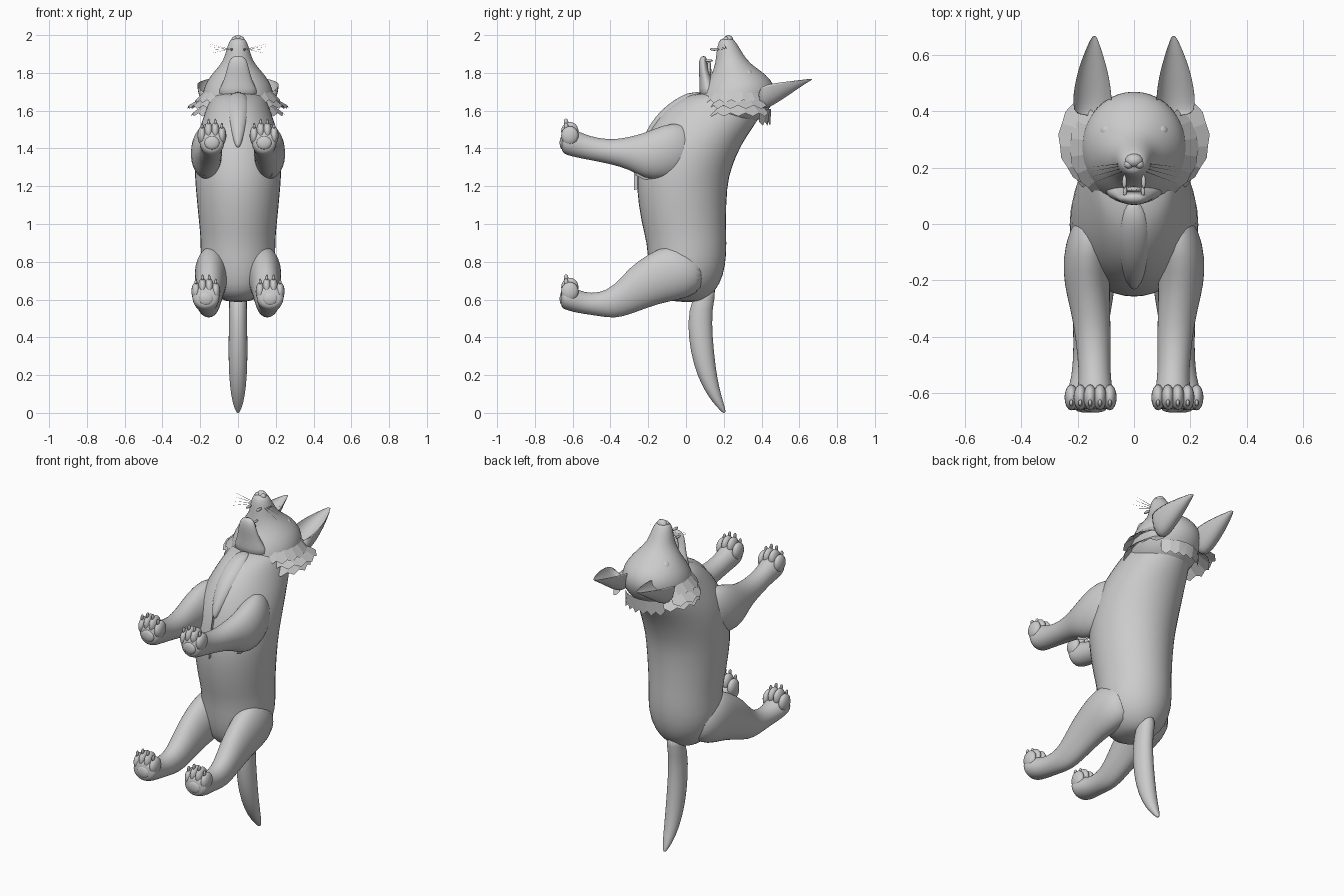
import bpy, bmesh, math
from mathutils import Matrix, Vector

SIDES = 20


def finish(name, bm, mirror=False, subsurf=0):
    bmesh.ops.recalc_face_normals(bm, faces=bm.faces)
    me = bpy.data.meshes.new(name)
    bm.to_mesh(me)
    bm.free()
    for p in me.polygons:
        p.use_smooth = True
    ob = bpy.data.objects.new(name, me)
    bpy.context.collection.objects.link(ob)
    if mirror:
        ob.modifiers.new("Mirror", 'MIRROR')
    if subsurf:
        s = ob.modifiers.new("Smooth", 'SUBSURF')
        s.levels = s.render_levels = subsurf
    return ob


def skin(name, rings, mirror=False):
    bm = bmesh.new()
    loops = [[bm.verts.new(p) for p in r] for r in rings]
    for a, b in zip(loops, loops[1:]):
        for i in range(SIDES):
            j = (i + 1) % SIDES
            bm.faces.new((a[i], a[j], b[j], b[i]))
    bm.faces.new(loops[0])
    bm.faces.new(loops[-1])
    return finish(name, bm, mirror, 1)


ANGLES = [2 * math.pi * i / SIDES for i in range(SIDES)]
GROW = 1.016


def loft_z(name, secs):
    """Sections (z, y_front, y_back, half_width), symmetric about x = 0."""
    return skin(name, [[(GROW * rx * math.cos(a),
                         (y0 + y1) / 2 + GROW * (y1 - y0) / 2 * math.sin(a), z)
                        for a in ANGLES] for z, y0, y1, rx in secs])


def loft_y(name, secs, cup=None):
    """Sections (y, x, z, rx, rz), mirrored; cup hollows the +z side."""
    rings = []
    for y, x, z, rx, rz in secs:
        ring = []
        for a in ANGLES:
            s = math.sin(a)
            if cup and s > 0:
                s *= -cup
            ring.append((x + GROW * rx * math.cos(a), y, z + GROW * rz * s))
        rings.append(ring)
    return skin(name, rings, True)


def blobs(name, items, mirror=False):
    """Ellipsoids given as (centre, radii)."""
    bm = bmesh.new()
    for c, r in items:
        bmesh.ops.create_uvsphere(bm, u_segments=16, v_segments=10, radius=1,
                                  matrix=Matrix.Translation(c) @ Matrix.Diagonal((*r, 1)))
    return finish(name, bm, mirror)


def cards(name, polys, mirror=True):
    bm = bmesh.new()
    for p in polys:
        bm.faces.new([bm.verts.new(v) for v in p])
    return finish(name, bm, mirror)


# Torso and neck
loft_z("torso", [
    (.585, -.07, .08, .06), (.62, -.15, .13, .12), (.68, -.18, .18, .17),
    (.78, -.20, .21, .20), (.90, -.205, .215, .195), (1.0, -.235, .21, .205),
    (1.2, -.265, .215, .225), (1.3, -.25, .24, .23), (1.42, -.225, .29, .225),
    (1.52, -.18, .36, .20), (1.6, -.12, .41, .17), (1.66, -.04, .43, .15),
    (1.70, .05, .40, .12)])

# Tail
loft_z("tail", [
    (.68, .07, .17, .05), (.55, .01, .135, .045), (.40, .012, .14, .05),
    (.25, .04, .155, .05), (.13, .09, .175, .042), (.05, .145, .20, .028),
    (.01, .185, .21, .012), (0, .195, .208, .005)])

# Head with tapering muzzle
loft_z("head", [
    (1.52, .10, .34, .10), (1.56, .04, .40, .155), (1.62, .06, .45, .185),
    (1.68, .07, .475, .19), (1.74, .10, .465, .175), (1.79, .135, .425, .14),
    (1.83, .15, .365, .105), (1.87, .158, .32, .075), (1.92, .163, .29, .062),
    (1.965, .172, .262, .048), (1.985, .19, .245, .03)])
loft_z("lower_jaw", [
    (1.66, .07, .20, .12), (1.72, .07, .165, .095), (1.77, .072, .135, .07),
    (1.83, .066, .115, .056), (1.87, .07, .11, .045), (1.89, .082, .105, .025)])
blobs("tongue", [((0, .122, 1.81), (.036, .012, .06))])
blobs("nose", [((0, .225, 1.972), (.032, .025, .028)),
               ((.018, .212, 1.975), (.017, .016, .017)),
               ((-.018, .212, 1.975), (.017, .016, .017))])
blobs("eyes", [((.092, .33, 1.787), (.03, .026, .03))], True)
blobs("teeth", [((.034, .15, 1.925), (.008, .024, .008)),
                ((.032, .12, 1.865), (.007, .022, .007))], True)

# Cupped ears
loft_y("ears", [
    (.38, .145, 1.73, .065, .12), (.43, .148, 1.75, .07, .14),
    (.49, .147, 1.757, .064, .11), (.55, .146, 1.762, .051, .075),
    (.61, .144, 1.766, .031, .038), (.65, .142, 1.769, .015, .015),
    (.668, .14, 1.77, .006, .006)], cup=-.0 or .55)

# Legs
loft_y("front_legs", [
    (.06, .13, 1.40, .05, .08), (-.02, .15, 1.40, .08, .14),
    (-.12, .168, 1.38, .085, .145), (-.22, .167, 1.36, .08, .12),
    (-.30, .155, 1.375, .07, .085), (-.40, .145, 1.38, .062, .062),
    (-.52, .14, 1.403, .055, .062), (-.58, .138, 1.425, .06, .072),
    (-.63, .138, 1.435, .068, .07), (-.662, .138, 1.435, .058, .055)])
loft_y("hind_legs", [
    (.10, .11, .74, .07, .08), (0, .13, .74, .095, .135),
    (-.10, .14, .74, .09, .15), (-.20, .145, .70, .08, .14),
    (-.30, .15, .645, .07, .125), (-.38, .155, .585, .06, .085),
    (-.46, .16, .573, .055, .06), (-.54, .165, .58, .055, .056),
    (-.60, .17, .60, .068, .065), (-.64, .17, .612, .073, .064),
    (-.664, .17, .61, .062, .052)])

# Toes, claws and pads
for name, x, z in (("front", .138, 1.49), ("hind", .17, .665)):
    toes, claws = [], []
    for k, dz in ((-1.5, -.022), (-.5, 0), (.5, 0), (1.5, -.022)):
        tx = x + k * .035
        toes.append(((tx, -.615, z + dz), (.024, .046, .05)))
        claws.append(((tx, -.635, z + dz + .05), (.007, .012, .018)))
    blobs(name + "_toes", toes, True)
    blobs(name + "_claws", claws, True)
    blobs(name + "_pads", [((x, -.655, z - .06), (.04, .014, .035))], True)


# Fur ruff: sawtooth skirts flaring from the head
def skirt(name, z_root, drop, flare, a0, a1, peak, n, scale=1.0):
    polys = []

    def pt(a, f, z):
        t = math.radians(a)
        return (.185 * scale * f * math.cos(t), .27 + .195 * f * math.sin(t), z)
    step = (a1 - a0) / n
    for i in range(n):
        a, b = a0 + i * step, a0 + (i + 1) * step
        m = (a + b) / 2

        def out(q):
            return 1 + flare * max(0.1, math.cos(math.radians((q - peak) * 1.3)))
        polys.append([pt(a, .93, z_root), pt(b, .93, z_root),
                      pt(b, out(b), z_root - drop * .75),
                      pt(m, out(m) + .03, z_root - drop),
                      pt(a, out(a), z_root - drop * .75)])
    return cards(name, polys)


skirt("cheek_ruff_front", 1.71, .07, .22, -55, 40, 0, 6)
skirt("cheek_ruff_middle", 1.68, .07, .45, -50, 35, 18, 5)
skirt("cheek_ruff_rear", 1.64, .07, .32, -60, 45, 5, 6)
skirt("nape_ruff", 1.61, .09, -.12, 40, 90, 80, 3)

# Chest tuft, breast fringe and elbow fur
loft_z("chest_tuft", [
    (1.70, .02, .10, .03), (1.66, -.06, .05, .055), (1.60, -.135, 0, .06),
    (1.53, -.19, -.08, .05), (1.45, -.23, -.15, .03), (1.40, -.237, -.20, .01)])
cards("breast_fringe", [[(0, -.14, 1.58), (0, -.24, 1.42), (0, -.275, 1.28),
                         (0, -.275, 1.18), (0, -.2, 1.2), (0, -.15, 1.45)]], False)
cards("elbow_fur", [[(.17, -.08, 1.30), (.19, -.2, 1.32), (.18, -.27, 1.26),
                     (.165, -.22, 1.235), (.17, -.12, 1.245)]])

# Whiskers
cards("whiskers", [[(.045, .195 + d, 1.925), (.16, .165 + 2 * d, 1.93 + e),
                    (.045, .198 + d, 1.927)]
                   for d, e in ((-.012, -.03), (0, -.01), (.01, .01), (.018, .025))])
